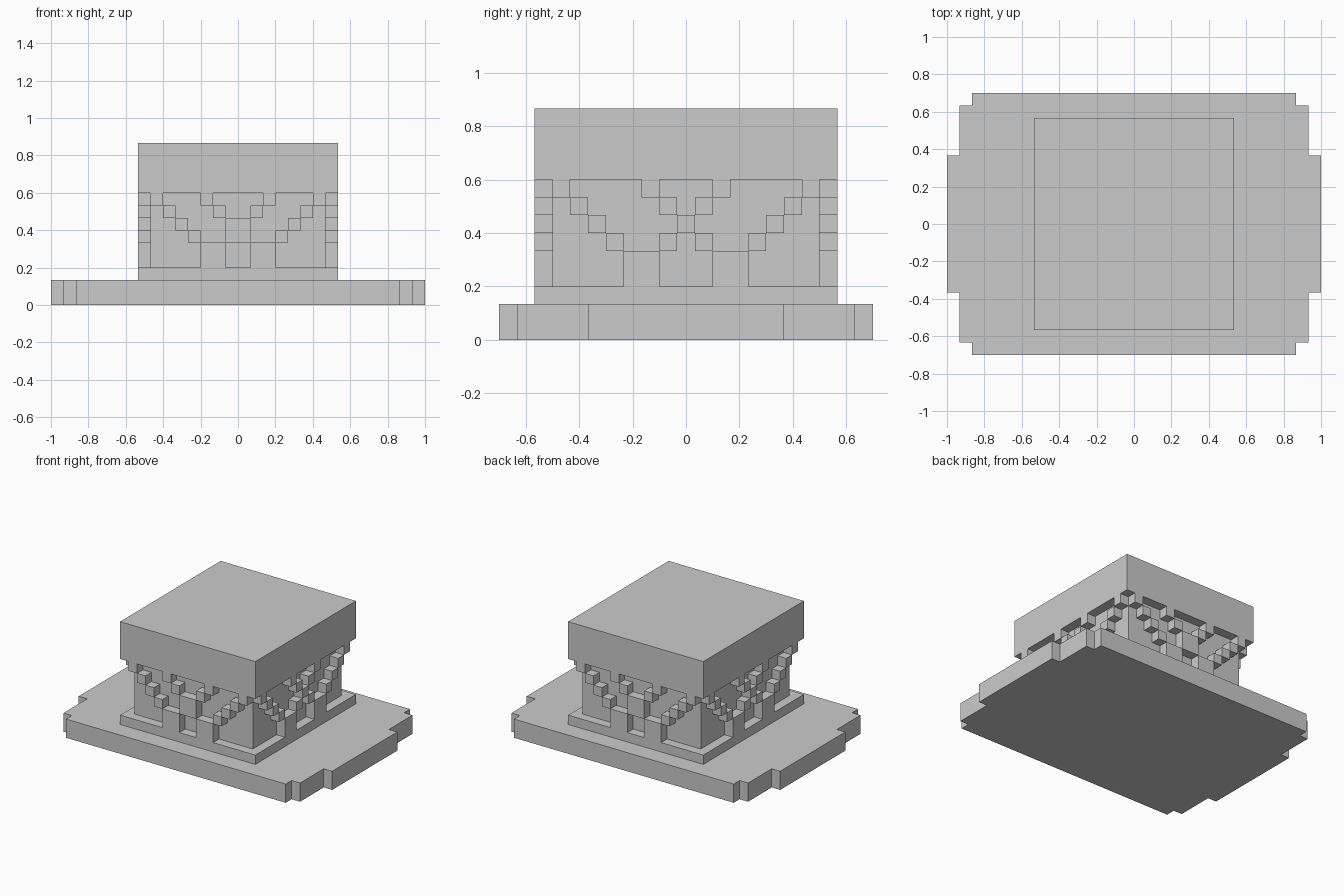
import bpy
import bmesh

old = bpy.data.objects.get("Cube")
if old:
    bpy.data.objects.remove(old, do_unlink=True)

U = 1 / 15  # one block of the grid

stone = bpy.data.materials.new("plain grey stone")
stone.use_nodes = True
GREY = (0.6, 0.6, 0.6, 1)
stone.diffuse_color = GREY
stone.node_tree.nodes["Principled BSDF"].inputs["Base Color"].default_value = GREY


def finish(name, bm):
    bmesh.ops.recalc_face_normals(bm, faces=bm.faces)
    mesh = bpy.data.meshes.new(name)
    bm.to_mesh(mesh)
    bm.free()
    mesh.materials.append(stone)
    obj = bpy.data.objects.new(name, mesh)
    bpy.context.collection.objects.link(obj)
    return obj


def add_box(bm, xs, ys, zs):
    verts = bmesh.ops.create_cube(bm, size=1)["verts"]
    for v in verts:
        for axis, (lo, hi) in enumerate((xs, ys, zs)):
            v.co[axis] = (hi if v.co[axis] > 0 else lo) * U


def block(name, half_x, half_y, z0, z1):
    bm = bmesh.new()
    add_box(bm, (-half_x, half_x), (-half_y, half_y), (z0, z1))
    return finish(name, bm)


# Base slab with stepped corners
quarter = [(15, 5.5), (14, 5.5), (14, 9.5), (13, 9.5), (13, 10.5)]
outline = quarter + [(-x, y) for x, y in reversed(quarter)]
outline += [(-x, -y) for x, y in outline]
bm = bmesh.new()
slab = bm.faces.new([bm.verts.new((x * U, y * U, 0)) for x, y in outline])
top = bmesh.ops.extrude_face_region(bm, geom=[slab])["geom"]
bmesh.ops.translate(bm, vec=(0, 0, 2 * U),
                    verts=[g for g in top if isinstance(g, bmesh.types.BMVert)])
finish("base_slab", bm)

# Stacked body: plinth, recessed core and overhanging cap
block("plinth", 8, 8.5, 2, 3)
block("core", 7, 7.5, 3, 9)
block("cap", 8, 8.5, 9, 13)


def lattice_half(width, inner, foot):
    """Blocks on one half of a wall: outer stair, inner stair and foot."""
    stair = [(width - 1 - i, width - i, 8 - i, 9 - i) for i in range(4)]
    stair += [(inner + i, inner + i + 1, 7 + i, 8 + i) for i in range(2)]
    return stair + [(foot, width - 4, 3, 5)]


# Raised lattice blocks: mirrored halves plus the crossing in the middle
end_wall = lattice_half(7, 1, 1)
end_middle = [(-1, 1, 5, 7)]
long_wall = lattice_half(7.5, 0.5, 1.5) + [(0.5, 1.5, 5, 6)]
long_middle = [(-0.5, 0.5, 6, 7)]


def lattice(name, half, middle, depth, along_x, sign):
    bm = bmesh.new()
    mirrored = [(-b, -a, z0, z1) for a, b, z0, z1 in half]
    out = sorted((sign * depth, sign * (depth + 1)))
    for a, b, z0, z1 in half + mirrored + middle:
        if along_x:
            add_box(bm, (a, b), out, (z0, z1))
        else:
            add_box(bm, out, (a, b), (z0, z1))
    finish(name, bm)


for name, sign in (("front_lattice", -1), ("back_lattice", 1)):
    lattice(name, end_wall, end_middle, 7.5, True, sign)
for name, sign in (("right_lattice", -1), ("left_lattice", 1)):
    lattice(name, long_wall, long_middle, 7, False, sign)
